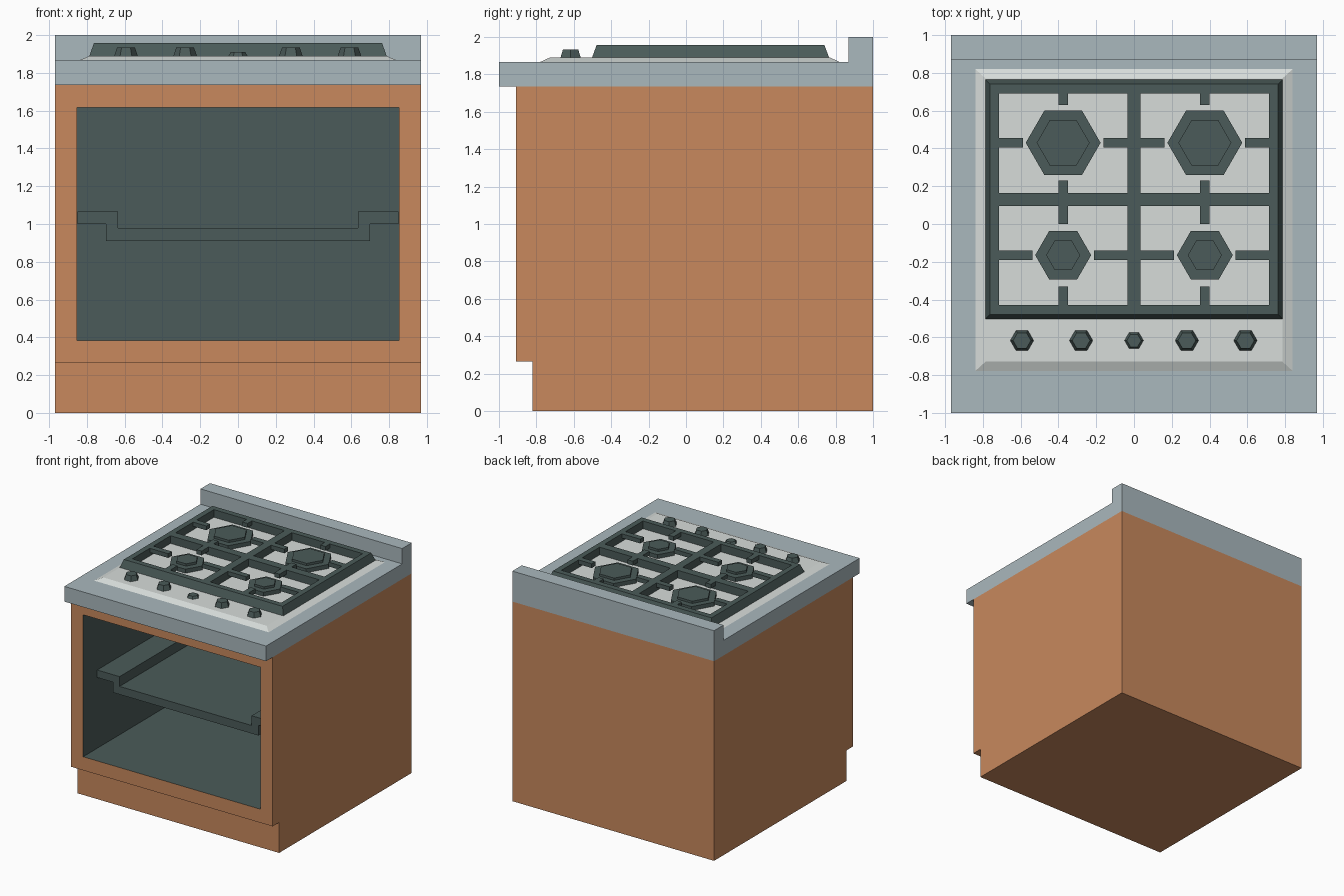
import bpy, bmesh, math

if "Cube" in bpy.data.objects:
    bpy.data.objects.remove(bpy.data.objects["Cube"])


def material(name, rgb):
    m = bpy.data.materials.new(name)
    m.diffuse_color = (*rgb, 1)
    m.use_nodes = True
    m.node_tree.nodes["Principled BSDF"].inputs["Base Color"].default_value = m.diffuse_color
    return m


WOOD = material("copper_brown", (0.58, 0.25, 0.11))
STEEL = material("blue_grey", (0.40, 0.48, 0.51))
DARK = material("dark_iron", (0.07, 0.105, 0.10))
PLATE = material("pale_enamel", (0.68, 0.72, 0.70))


def finish(name, bm, *mats):
    bmesh.ops.recalc_face_normals(bm, faces=bm.faces)
    me = bpy.data.meshes.new(name)
    bm.to_mesh(me)
    bm.free()
    for m in mats:
        me.materials.append(m)
    ob = bpy.data.objects.new(name, me)
    bpy.context.collection.objects.link(ob)
    return ob


def loft(bm, rings, closed=False):
    """Skin a row of point rings; cap the ends, or join last to first."""
    vs = [[bm.verts.new(p) for p in r] for r in rings]
    n = len(vs[0])
    pairs = list(zip(vs, vs[1:])) + ([(vs[-1], vs[0])] if closed else [])
    for a, b in pairs:
        for i in range(n):
            j = (i + 1) % n
            bm.faces.new((a[i], a[j], b[j], b[i]))
    if not closed:
        bm.faces.new(vs[0])
        bm.faces.new(vs[-1])


def rect(x0, x1, y0, y1, z):
    return [(x0, y0, z), (x1, y0, z), (x1, y1, z), (x0, y1, z)]


def hexagon(x, y, r, z):
    return [(x + r * math.cos(math.pi * k / 3), y + r * math.sin(math.pi * k / 3), z)
            for k in range(6)]


def box(bm, x0, x1, y0, y1, z0, z1):
    loft(bm, [rect(x0, x1, y0, y1, z0), rect(x0, x1, y0, y1, z1)])


def side_profile(bm, pts, half):
    loft(bm, [[(x, y, z) for y, z in pts] for x in (-half, half)])


# Cabinet with toe kick and oven cavity
bm = bmesh.new()
side_profile(bm, [(1, 0), (-0.82, 0), (-0.82, 0.265), (-0.91, 0.265),
                  (-0.91, 1.735), (1, 1.735)], 0.97)
bmesh.ops.recalc_face_normals(bm, faces=bm.faces)
front = [f for f in bm.faces if all(abs(v.co.y + 0.91) < 1e-4 for v in f.verts)]
bmesh.ops.inset_region(bm, faces=front, thickness=0.118, use_even_offset=True)
front[0].material_index = 1
back = bmesh.ops.extrude_discrete_faces(bm, faces=front)["faces"]
bmesh.ops.translate(bm, verts=back[0].verts[:], vec=(0, 1.79, 0))
finish("cabinet", bm, WOOD, DARK)

# Stepped oven shelf
bm = bmesh.new()
top = [(-0.85, 1.065), (-0.635, 1.065), (-0.635, 0.98)]
low = [(-0.70, 0.91), (-0.70, 1.0), (-0.85, 1.0)]
prof = top + [(-x, z) for x, z in top[::-1]] + [(-x, z) for x, z in low[::-1]] + low
loft(bm, [[(x, y, z) for x, z in prof] for y in (-0.72, 0.88)])
finish("oven_shelf", bm, DARK)

# Counter with raised back edge
bm = bmesh.new()
side_profile(bm, [(-1, 1.735), (1, 1.735), (1, 2), (0.87, 2), (0.87, 1.867), (-1, 1.867)], 0.97)
finish("counter", bm, STEEL)

# Bevelled hob plate
bm = bmesh.new()
loft(bm, [rect(-0.84, 0.84, -0.778, 0.82, 1.867), rect(-0.785, 0.785, -0.728, 0.77, 1.89)])
finish("hob_plate", bm, PLATE)

# Pan support: sloped outer frame
G0, G1 = 1.89, 1.957
bm = bmesh.new()
inner = (-0.715, 0.715, -0.43, 0.69)
loft(bm, [rect(-0.787, 0.787, -0.502, 0.765, G0), rect(-0.763, 0.763, -0.478, 0.74, G1),
          rect(*inner, G1), rect(*inner, G0)], closed=True)
finish("grate_frame", bm, DARK)

# Cross bars
bm = bmesh.new()
box(bm, -0.035, 0.035, -0.43, 0.69, G0, G1)
for s in (-1, 1):
    xs = sorted((s * 0.035, s * 0.715))
    box(bm, *xs, 0.095, 0.165, G0, G1)
finish("grate_cross_bars", bm, DARK)

# Burners and the fingers pointing at them: y, radius, cap radius, cell y range, finger gaps
burners = [("rear", 0.43, 0.198, 0.14, 0.165, 0.69, 0.213, 0.20),
           ("front", -0.165, 0.148, 0.09, -0.43, 0.095, 0.163, 0.165)]
for label, y, r, cap, y0, y1, gx, gy in burners:
    for side, s in (("left", -1), ("right", 1)):
        x = s * 0.375
        bm = bmesh.new()
        loft(bm, [hexagon(x, y, r, 1.89), hexagon(x, y, r, 1.925)])
        loft(bm, [hexagon(x, y, cap, 1.925), hexagon(x, y, cap, 1.945)])
        finish(f"burner_{label}_{side}", bm, DARK)
        bm = bmesh.new()
        for a, b in ((0.035, 0.375 - gx), (0.375 + gx, 0.715)):
            box(bm, *sorted((s * a, s * b)), y - 0.025, y + 0.025, 1.92, G1)
        for a, b in ((y0, y - gy), (y + gy, y1)):
            box(bm, x - 0.025, x + 0.025, a, b, 1.92, G1)
        finish(f"grate_fingers_{label}_{side}", bm, DARK)

# Control knobs
knobs = [(-0.593, 0.062, 1.934), (-0.28, 0.062, 1.934), (0, 0.05, 1.91),
         (0.28, 0.062, 1.934), (0.59, 0.062, 1.934)]
for i, (x, r, z) in enumerate(knobs):
    bm = bmesh.new()
    loft(bm, [hexagon(x, -0.617, r, 1.89), hexagon(x, -0.617, r * 0.76, z)])
    finish(f"knob_{i + 1}", bm, DARK)
